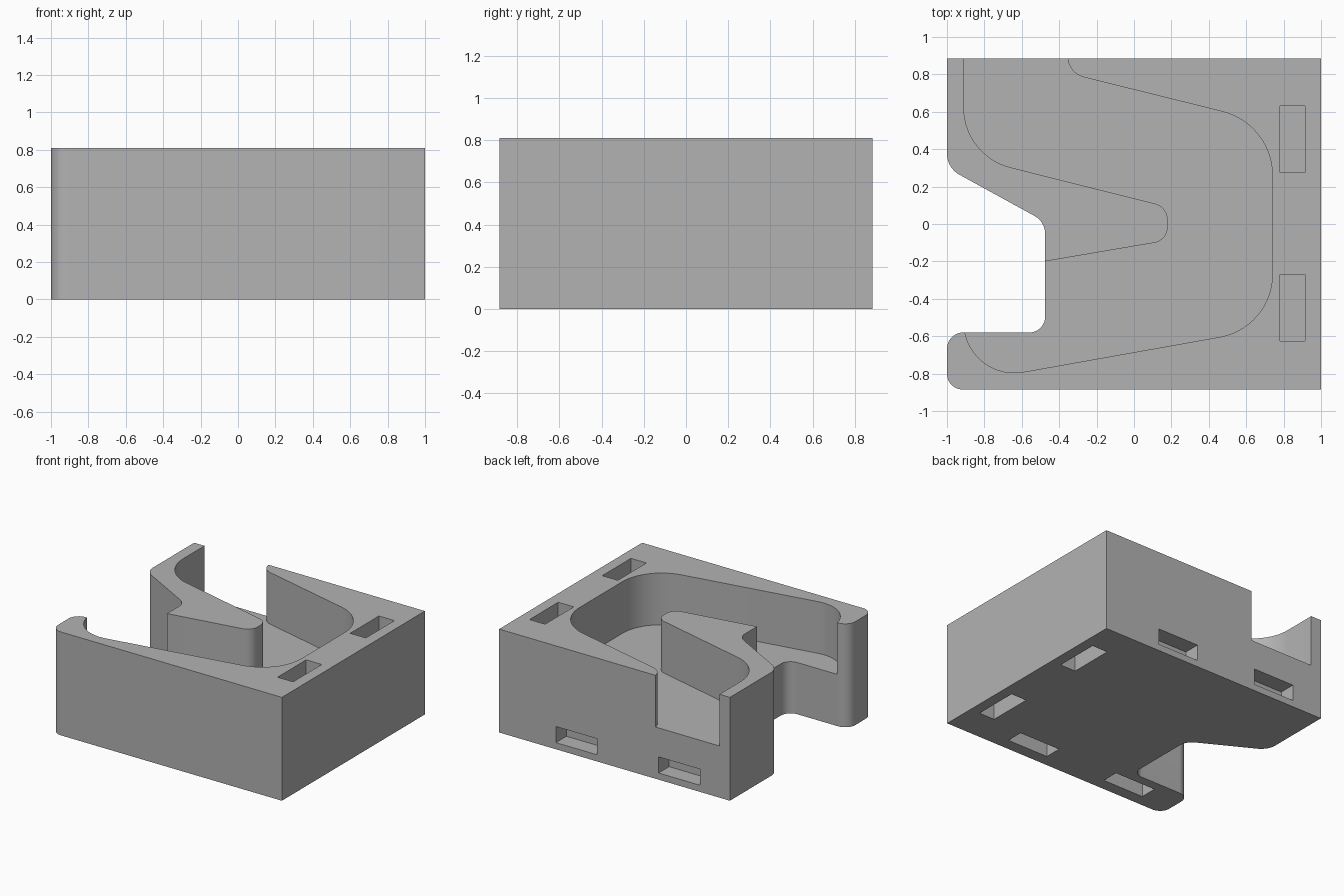
import bpy
import bmesh
import math
from mathutils import Vector

if "Cube" in bpy.data.objects:
    bpy.data.objects.remove(bpy.data.objects["Cube"], do_unlink=True)

HEIGHT = 0.81
FLOOR = 0.405
BACK = 0.885
DEPTH = 0.13

grey = bpy.data.materials.new("plain grey")
grey.use_nodes = True
colour = (0.45, 0.45, 0.45, 1)
grey.diffuse_color = colour
grey.node_tree.nodes["Principled BSDF"].inputs["Base Color"].default_value = colour


def rounded(corners, steps=14):
    """Turn (x, y, radius) corners into an outline with tangent arcs."""
    out = []
    n = len(corners)
    for i, (x, y, r) in enumerate(corners):
        p = Vector((x, y))
        if r == 0:
            out.append(p)
            continue
        a = (Vector(corners[i - 1][:2]) - p).normalized()
        b = (Vector(corners[(i + 1) % n][:2]) - p).normalized()
        half = a.angle(b) / 2
        centre = p + (a + b).normalized() * (r / math.sin(half))
        start = p + a * (r / math.tan(half)) - centre
        end = p + b * (r / math.tan(half)) - centre
        a0 = math.atan2(start.y, start.x)
        turn = math.atan2(start.x * end.y - start.y * end.x, start.dot(end))
        for k in range(steps + 1):
            t = a0 + turn * k / steps
            out.append(centre + Vector((math.cos(t), math.sin(t))) * r)
    return out


def prism(name, outline, z0, z1):
    bm = bmesh.new()
    base = bm.faces.new([bm.verts.new((p[0], p[1], z0)) for p in outline])
    top = bmesh.ops.extrude_face_region(bm, geom=[base])
    verts = [g for g in top["geom"] if isinstance(g, bmesh.types.BMVert)]
    bmesh.ops.translate(bm, verts=verts, vec=(0, 0, z1 - z0))
    bmesh.ops.recalc_face_normals(bm, faces=bm.faces)
    mesh = bpy.data.meshes.new(name)
    bm.to_mesh(mesh)
    bm.free()
    mesh.materials.append(grey)
    obj = bpy.data.objects.new(name, mesh)
    bpy.context.collection.objects.link(obj)
    return obj


def box(name, x0, x1, y0, y1, z0, z1):
    return prism(name, [(x0, y0), (x1, y0), (x1, y1), (x0, y1)], z0, z1)


# Main block with the notch in its side
body = prism("holder_body", rounded([
    (1, BACK, 0), (-1, BACK, 0), (-1, 0.30, 0.13), (-0.475, 0.012, 0.11),
    (-0.475, -0.58, 0.085), (-1, -0.58, 0.088), (-1, -BACK, 0.085),
    (1, -BACK, 0)]), 0, HEIGHT)

# Curved channel that runs from the back around to the notch
cutters = [prism("channel_cutter", rounded([
    (-0.355, 1, 0), (-0.355, 0.806, 0.115), (0.74, 0.535, 0.352),
    (0.74, -0.554, 0.34), (-0.91, -0.848, 0.27), (-0.91, -0.45, 0),
    (-0.6, -0.45, 0), (-0.6, -0.221, 0), (0.18, -0.088, 0.085),
    (0.18, 0.092, 0.09), (-0.91, 0.365, 0.33), (-0.91, 1, 0)]), FLOOR, 1)]

# Connector pockets: top and bottom beside the right edge
for y0 in (0.275, -0.625):
    for z0, z1 in ((HEIGHT - DEPTH, 1), (-0.1, DEPTH)):
        cutters.append(box("side_pocket_cutter", 0.78, 0.915, y0, y0 + 0.355, z0, z1))

# Connector pockets: under the front edge and in the back wall
for x0 in (0.15, -0.74):
    cutters.append(box("bottom_pocket_cutter", x0, x0 + 0.358, -0.79, -0.655, -0.1, DEPTH))
    cutters.append(box("back_slot_cutter", x0, x0 + 0.358, BACK - DEPTH, 1, 0.052, 0.178))

bpy.context.view_layer.objects.active = body
for cutter in cutters:
    cutter.hide_render = True
    mod = body.modifiers.new("cut", "BOOLEAN")
    mod.operation = "DIFFERENCE"
    mod.solver = "EXACT"
    mod.object = cutter
    bpy.ops.object.modifier_apply(modifier=mod.name)
    bpy.data.objects.remove(cutter, do_unlink=True)

# Smooth arcs, sharp edges
for obj in bpy.context.selected_objects:
    obj.select_set(False)
body.select_set(True)
bpy.ops.object.shade_smooth_by_angle(angle=math.radians(30))
